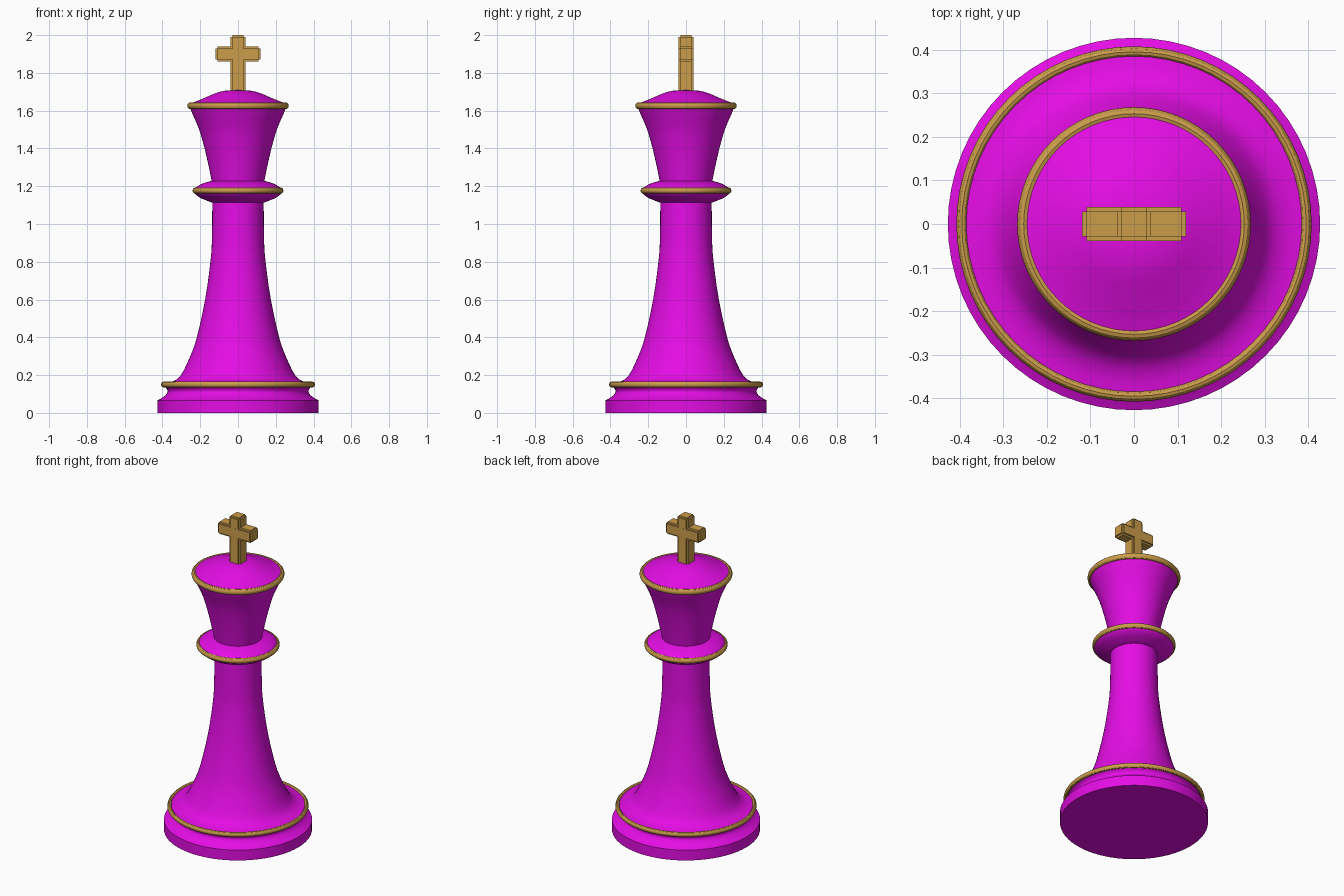
import bpy, bmesh, math
from mathutils import Vector, Matrix

if "Cube" in bpy.data.objects:
    bpy.data.objects.remove(bpy.data.objects["Cube"], do_unlink=True)

SEGMENTS = 64


def make_material(name, colour):
    mat = bpy.data.materials.new(name)
    mat.use_nodes = True
    mat.diffuse_color = colour
    mat.node_tree.nodes["Principled BSDF"].inputs["Base Color"].default_value = colour
    return mat


magenta = make_material("magenta", (0.78, 0.004, 0.78, 1))
gold = make_material("gold", (0.6, 0.34, 0.07, 1))


def add_object(name, bm, mat, smooth=True):
    bmesh.ops.recalc_face_normals(bm, faces=bm.faces)
    mesh = bpy.data.meshes.new(name)
    bm.to_mesh(mesh)
    bm.free()
    mesh.materials.append(mat)
    obj = bpy.data.objects.new(name, mesh)
    bpy.context.collection.objects.link(obj)
    if smooth:
        bpy.ops.object.select_all(action="DESELECT")
        obj.select_set(True)
        bpy.context.view_layer.objects.active = obj
        bpy.ops.object.shade_smooth_by_angle(angle=math.radians(32))
    return obj


def refine(points, steps=3):
    """Pass a smooth curve through the profile points."""
    pts = [Vector(p) for p in points]
    padded = [pts[0] * 2 - pts[1]] + pts + [pts[-1] * 2 - pts[-2]]
    out = []
    for a, b, c, d in zip(padded, padded[1:], padded[2:], padded[3:]):
        for i in range(steps):
            t = i / steps
            out.append(0.5 * (2 * b + (c - a) * t + (2 * a - 5 * b + 4 * c - d) * t ** 2
                              + (3 * b - a - 3 * c + d) * t ** 3))
    return out + [pts[-1]]


def lathe(name, profile, mat, closed=False):
    """Turn a (radius, height) profile around the z axis."""
    bm = bmesh.new()
    verts = [bm.verts.new((r, 0, z)) for r, z in profile]
    for a, b in zip(verts, verts[1:]):
        bm.edges.new((a, b))
    if closed:
        bm.edges.new((verts[-1], verts[0]))
    bmesh.ops.spin(bm, geom=bm.verts[:] + bm.edges[:], cent=(0, 0, 0), axis=(0, 0, 1),
                   angle=math.tau, steps=SEGMENTS, use_merge=True)
    bmesh.ops.remove_doubles(bm, verts=bm.verts, dist=0.0002)
    return add_object(name, bm, mat)


def ring(name, radius, height, half_width, half_height):
    angles = [math.tau * i / 12 for i in range(12)]
    lathe(name, [(radius + half_width * math.cos(a), height + half_height * math.sin(a))
                 for a in angles], gold, closed=True)


def stepped_bar(name, centre, half, step=0.01):
    """A bar whose six faces each stand out a little, leaving notched edges."""
    bm = bmesh.new()
    for axis in range(3):
        size = [2 * (h if i == axis else h - step) for i, h in enumerate(half)]
        bmesh.ops.create_cube(bm, size=1, matrix=Matrix.Translation(centre)
                              @ Matrix.Diagonal((*size, 1)))
    add_object(name, bm, gold, smooth=False)


# Foot: straight disc with a grooved neck
foot_neck = refine([(0.427, 0.066), (0.405, 0.078), (0.383, 0.095), (0.373, 0.112),
                    (0.378, 0.128), (0.393, 0.145), (0.39, 0.158)])
lathe("foot", [(0, 0), (0.427, 0)] + foot_neck + [(0, 0.158)], magenta)

# Flared stem
lathe("stem", refine([(0.392, 0.157), (0.345, 0.167), (0.302, 0.2), (0.253, 0.3),
                      (0.218, 0.4), (0.174, 0.6), (0.146, 0.8), (0.138, 0.92),
                      (0.136, 1.12)]), magenta)

# Collar: curved dish below, curved cap above
collar_low = refine([(0.137, 1.113), (0.195, 1.136), (0.225, 1.158), (0.232, 1.175)])
collar_high = refine([(0.232, 1.175), (0.222, 1.194), (0.19, 1.213), (0.135, 1.23)])
lathe("collar", [(0, 1.113)] + collar_low + collar_high[1:] + [(0, 1.23)], magenta)

# Flaring head and its domed lid
lathe("head", refine([(0.139, 1.226), (0.154, 1.3), (0.177, 1.4), (0.206, 1.5),
                      (0.244, 1.59), (0.256, 1.625)]), magenta)
lathe("head_lid", refine([(0.256, 1.638), (0.215, 1.652), (0.165, 1.673), (0.115, 1.694),
                          (0.065, 1.706), (0, 1.71)]), magenta)

# Gold trim rings
ring("foot_ring", 0.395, 0.15, 0.0125, 0.015)
ring("collar_ring", 0.227, 1.177, 0.0135, 0.016)
ring("head_ring", 0.253, 1.626, 0.015, 0.018)

# Cross on top
stepped_bar("cross_upright", (0, 0, 1.835), (0.039, 0.039, 0.165))
stepped_bar("cross_arm", (0, 0, 1.9), (0.119, 0.0395, 0.039), 0.0105)
